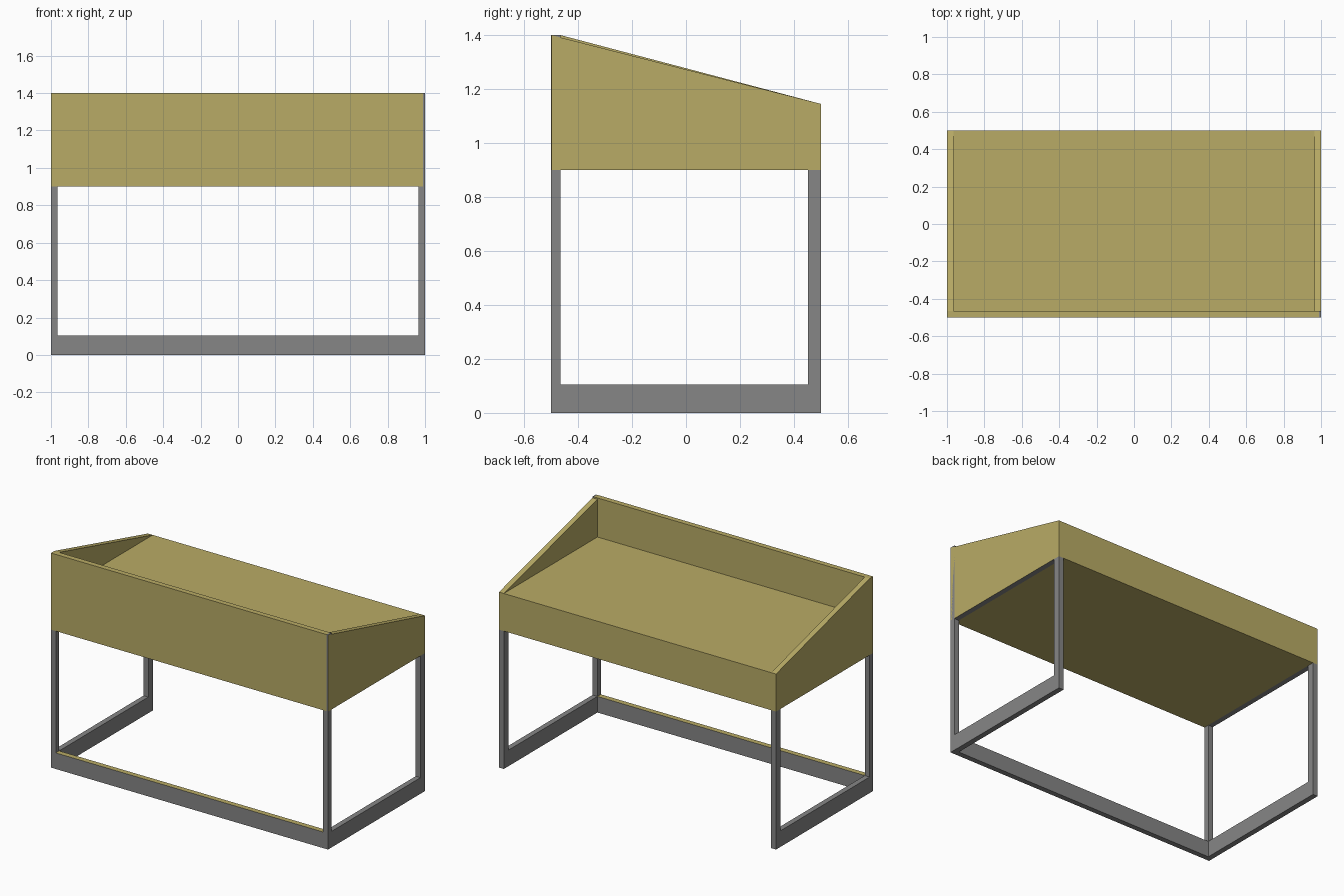
import bpy

if "Cube" in bpy.data.objects:
    bpy.data.objects.remove(bpy.data.objects["Cube"])

T = 0.035        # board and tube thickness
DECK = 0.90      # underside of the desk box
TOP = 1.145      # writing surface
RAIL = 0.105     # height of floor rails


def material(name, rgb):
    m = bpy.data.materials.new(name)
    m.diffuse_color = (*rgb, 1.0)
    m.use_nodes = True
    m.node_tree.nodes["Principled BSDF"].inputs["Base Color"].default_value = m.diffuse_color
    return m


wood = material("pale_wood", (0.485, 0.41, 0.132))
metal = material("grey_metal", (0.238, 0.238, 0.238))


def extrude_x(name, x0, x1, profile, mats):
    """Extrude a y-z profile from x0 to x1."""
    n = len(profile)
    verts = [(x, y, z) for x in (x0, x1) for y, z in profile]
    faces = [tuple(reversed(range(n))), tuple(range(n, 2 * n))]
    faces += [(i, (i + 1) % n, n + (i + 1) % n, n + i) for i in range(n)]
    mesh = bpy.data.meshes.new(name)
    mesh.from_pydata(verts, [], faces)
    for m in mats:
        mesh.materials.append(m)
    mesh.update()
    ob = bpy.data.objects.new(name, mesh)
    bpy.context.collection.objects.link(ob)
    return ob


def box(name, x, y, z, *mats):
    return extrude_x(name, x[0], x[1],
                     [(y[0], z[0]), (y[1], z[0]), (y[1], z[1]), (y[0], z[1])], mats)


def paint(ob, rule):
    for p in ob.data.polygons:
        if rule(p.normal):
            p.material_index = 1


# Desk box with writing surface, and the tall front panel
box("desk_top", (-1 + T, 1 - T), (-0.5 + T, 0.5), (DECK, TOP), wood)
box("front_panel", (-1, 0.99), (-0.5, -0.5 + T), (DECK, 1.4), wood)

# Sloping side panels with metal lower edges
right = extrude_x("right_side_panel", 1 - T, 1,
                  [(-0.499, DECK), (0.5, DECK), (0.5, TOP), (-0.499, 1.4)], [wood, metal])
left = extrude_x("left_side_panel", -1, -1 + T,
                 [(-0.5 + T, DECK), (0.5, DECK), (0.5, TOP), (-0.5 + T, 1.4)], [wood, metal])
paint(right, lambda n: n.z < -0.9 or n.y < -0.9)
paint(left, lambda n: n.z < -0.9)
# Flat corner where the right panel meets the front panel
box("front_corner_cap", (0.99, 1), (-0.499, -0.5 + T), (DECK, 1.4), metal)

# Floor rail at the front, with a wooden upper edge
rail = box("front_rail", (-1, 1), (-0.5, -0.5 + T), (0, RAIL), metal, wood)
paint(rail, lambda n: n.z > 0.9)

# Legs and side floor rails
for side, x in (("left", (-1, -1 + T)), ("right", (1 - T, 1))):
    box(side + "_rail", x, (-0.5 + T, 0.5), (0, RAIL), metal)
    box(side + "_front_leg", x, (-0.5, -0.5 + T), (RAIL, DECK), metal)
    box(side + "_back_leg", x, (0.453, 0.5), (RAIL, DECK), metal)
